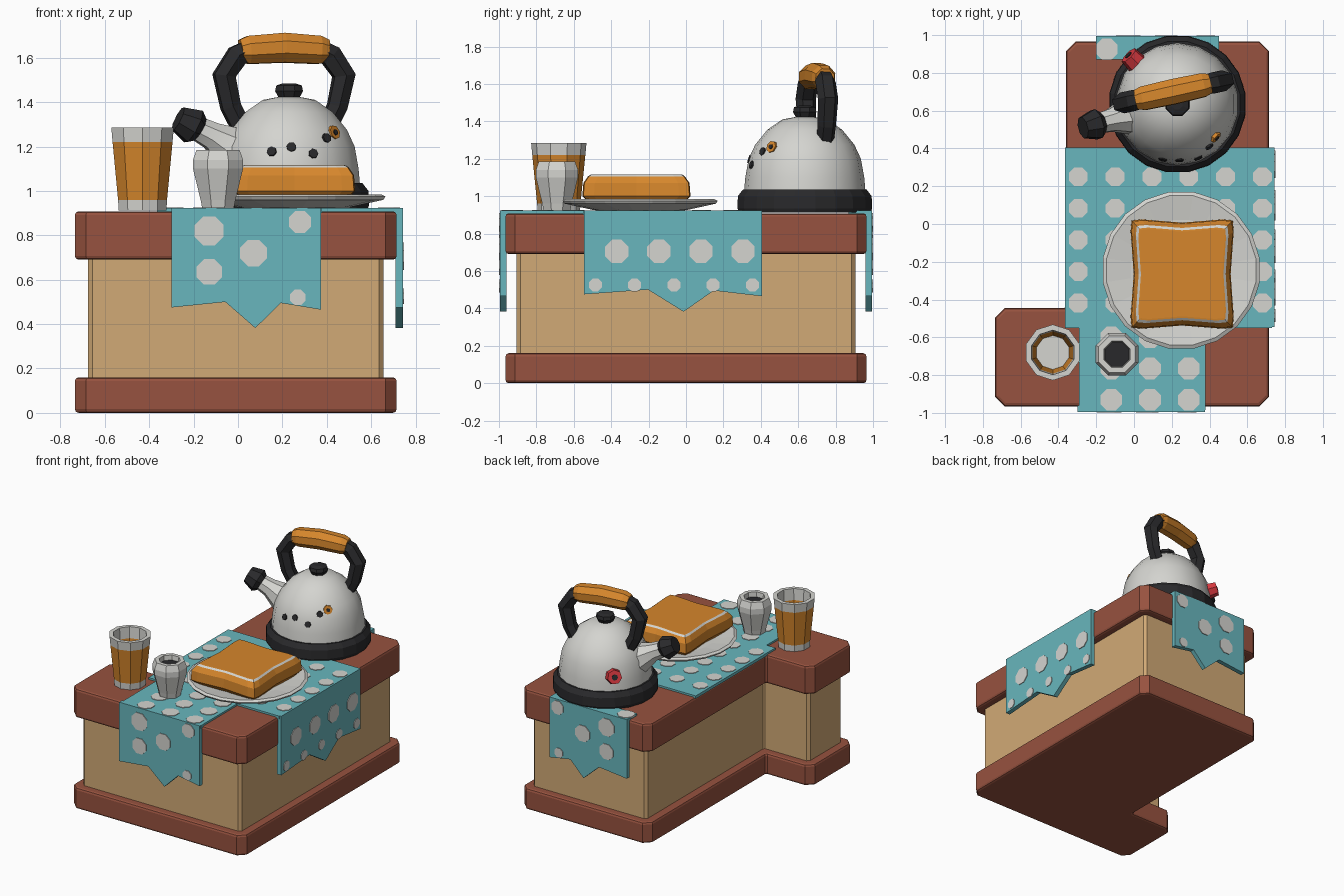
import bpy, bmesh, math
from mathutils import Vector

if "Cube" in bpy.data.objects:
    bpy.data.objects.remove(bpy.data.objects["Cube"])

MATS = {}


def colour(name, r, g, b):
    MATS[name] = bpy.data.materials.new(name)
    MATS[name].diffuse_color = (r, g, b, 1)
    return name


BROWN = colour("brick_brown", .31, .085, .05)
TAN = colour("tan_panel", .64, .40, .18)
TEAL = colour("teal_cloth", .14, .47, .51)
WHITE = colour("off_white", .66, .66, .63)
ORANGE = colour("toast_orange", .67, .24, .025)
BLACK = colour("charcoal", .022, .022, .024)
RED = colour("red", .68, .04, .05)


def finish(name, bm, names):
    """Turn a bmesh into an object with the given material slots."""
    bmesh.ops.recalc_face_normals(bm, faces=bm.faces)
    me = bpy.data.meshes.new(name)
    bm.to_mesh(me)
    bm.free()
    for n in names:
        me.materials.append(MATS[n])
    ob = bpy.data.objects.new(name, me)
    bpy.context.collection.objects.link(ob)
    return ob


def smooth(ob):
    bpy.ops.object.select_all(action='DESELECT')
    ob.select_set(True)
    bpy.context.view_layer.objects.active = ob
    bpy.ops.object.shade_smooth_by_angle(angle=math.radians(35))


def skin(name, rings, mats):
    """Bridge rings of points, cap both ends; mats = cap, segments..., cap."""
    bm = bmesh.new()
    if isinstance(mats, str):
        mats = [mats] * (len(rings) + 1)
    slots = list(dict.fromkeys(mats))
    vr = [[bm.verts.new(p) for p in r] for r in rings]
    bm.faces.new(vr[0]).material_index = slots.index(mats[0])
    bm.faces.new(vr[-1]).material_index = slots.index(mats[-1])
    n = len(vr[0])
    for k in range(len(vr) - 1):
        for i in range(n):
            j = (i + 1) % n
            f = bm.faces.new((vr[k][i], vr[k][j], vr[k + 1][j], vr[k + 1][i]))
            f.material_index = slots.index(mats[k + 1])
    return finish(name, bm, slots)


def circle(n):
    return [(math.cos(math.tau * (i + .5) / n), math.sin(math.tau * (i + .5) / n)) for i in range(n)]


def lathe(name, cx, cy, profile, mats, outline):
    return skin(name, [[(cx + x * r, cy + y * r, z) for x, y in outline] for r, z in profile], mats)


def tube(name, path, radii, mats, n=8):
    path = [Vector(p) for p in path]
    rings = []
    for i, p in enumerate(path):
        d = (path[min(i + 1, len(path) - 1)] - path[max(i - 1, 0)]).normalized()
        a = d.cross(Vector((.22, -.97, .05))).normalized()
        b = d.cross(a)
        rings.append([p + (a * x + b * y) * radii[i] for x, y in circle(n)])
    return skin(name, rings, mats)


X, Y, Z = Vector((1, 0, 0)), Vector((0, 1, 0)), Vector((0, 0, 1))


def prisms(name, polys, u, v, w, lo, hi, mat):
    """Extrude 2D polygons in the u, v plane along w from lo to hi."""
    bm = bmesh.new()
    for poly in polys:
        a, b = [[bm.verts.new(u * x + v * y + w * h) for x, y in poly] for h in (lo, hi)]
        bm.faces.new(a)
        bm.faces.new(b)
        for i in range(len(a)):
            j = (i + 1) % len(a)
            bm.faces.new((a[i], a[j], b[j], b[i]))
    return finish(name, bm, [mat])


def patch(x, y, size=.115):
    """Rounded square check: an octagon."""
    return [(x + size * .54 * c, y + size * .54 * s) for c, s in circle(8)]


def box2d(x0, y0, x1, y1):
    return [(x0, y0), (x1, y0), (x1, y1), (x0, y1)]


def ell(o, cut):
    """L-shaped outline inset by o, with the corners chamfered."""
    l, r, n, f = -.735 + o, .715 - o, -.965 + o, .965 - o
    mx, my = -.36 + o, -.445 - o
    pts = [Vector(p) for p in ((l, n), (r, n), (r, f), (mx, f), (mx, my), (l, my))]
    out = []
    for i, p in enumerate(pts):
        for q in (pts[i - 1], pts[(i + 1) % 6]):
            out.append(tuple(p + (q - p).normalized() * (.01 if i == 4 else cut)))
    return out


# counter: body, base and worktop
prisms("counter_body", [ell(.06, .02)], X, Y, Z, .12, .75, TAN)
for name, lo, hi in (("counter_base", 0, .16), ("counter_top", .69, .908)):
    ob = prisms(name, [ell(0, .05)], X, Y, Z, lo, hi, BROWN)
    bev = ob.modifiers.new("soft_edges", 'BEVEL')
    bev.width, bev.segments, bev.limit_method, bev.angle_limit = .025, 2, 'ANGLE', .9

# tablecloth lying on the worktop, with its checks
prisms("cloth_top", [box2d(-.365, -.55, .73, .405), box2d(-.29, -.985, .378, -.55), box2d(-.2, .87, .45, .985)],
       X, Y, Z, .9, .922, TEAL)
checks = [patch(-.295 + .195 * i, .25 - .167 * j, .1) for i in range(6) for j in range(5)]
checks += [patch(-.12 + .205 * i, -.6 - .165 * j) for i in range(3) for j in range(3)]
prisms("cloth_top_checks", checks + [patch(-.145, .925)], X, Y, Z, .915, .926, WHITE)


# hanging cloth flaps with zigzag hems
def flap(side, a, b, u, w, edge, marks):
    hem = [(a, .922)]
    for t, z in ((0, .475), (.36, .5), (.56, .382), (.73, .495), (1, .465)):
        hem.append((a + (b - a) * t, z))
    prisms("cloth_flap_" + side, [hem + [(b, .922)]], u, Z, w, edge - .005, edge + .029, TEAL)
    prisms("cloth_checks_" + side, [patch(a + x, z, s) for x, z, s in marks], u, Z, w,
           edge + .025, edge + .034, WHITE)


end_marks = [(.17, .82, .13), (.17, .635, .115), (.37, .72, .12), (.57, .52, .07), (.58, .86, .1)]
side_marks = [(.175 + .225 * i, .705, .125) for i in range(4)] + [(.06 + .21 * i, .525, .07) for i in range(5)]
flap("front", -.3, .375, X, -Y, .965, end_marks)
flap("back", -.2, .45, X, Y, .965, end_marks)
flap("right", -.545, .405, Y, X, .715, side_marks)

# kettle: base band, dome and lid knob
KX, KY = .23, .635
lathe("kettle_band", KX, KY, [(.355, .912), (.365, .935), (.362, 1), (.335, 1.035)], BLACK, circle(20))
smooth(lathe("kettle_dome", KX, KY, [(.325, 1.02), (.318, 1.1), (.3, 1.2), (.265, 1.275), (.2, 1.355),
                                     (.12, 1.41), (.04, 1.425)], WHITE, circle(18)))
lathe("kettle_knob", KX, KY, [(.045, 1.41), (.068, 1.45), (.062, 1.475), (.03, 1.485)], BLACK, circle(8))

# kettle spout with dark mouth
smooth(tube("kettle_spout", [(.06, .6, 1.14), (-.04, .57, 1.2), (-.12, .55, 1.25), (-.2, .53, 1.29)],
            [.15, .1, .065, .055], WHITE))
tube("spout_tip", [(-.175, .535, 1.275), (-.2, .528, 1.29), (-.27, .51, 1.325)], [.06, .085, .06], BLACK)


# kettle handle: mirrored arms and a grip in one slanted plane
def arch(s, pts):
    return [(.207 + s * x, .7 + s * x * .22, z) for x, z in pts]


for side, s in (("left", -1), ("right", 1)):
    tube("handle_arm_" + side, arch(s, [(.19, 1.28), (.24, 1.38), (.27, 1.52), (.21, 1.61), (.15, 1.64)]),
         [.048, .05, .056, .056, .05], BLACK, 6)
tube("handle_grip", arch(1, [(-.195, 1.63), (-.16, 1.635), (0, 1.645), (.16, 1.635), (.195, 1.63)]),
     [.055, .068, .072, .068, .055], ORANGE)


# spots and studs on the kettle dome
def stud(name, angle, z, r_in, r_out, size, mat):
    d = Vector((math.cos(math.radians(angle)), math.sin(math.radians(angle)), .3))
    c = Vector((KX, KY, z - .3 * r_out))
    tube(name, [c + d * r_in, c + d * r_out], [size, size * .85], mat, 7)


for i, (angle, z, r) in enumerate(((255, 1.18, .308), (272, 1.2, .302), (291, 1.17, .31), (307, 1.24, .288))):
    stud("kettle_spot_%d" % i, angle, z, r - .03, r, .026, BLACK)
for name, angle, z, r, size, mat in (("orange_stud", 319, 1.265, .276, .038, ORANGE),
                                     ("red_stud", 135, 1.16, .365, .06, RED)):
    stud(name, angle, z, r - .09, r, size, mat)
    stud(name + "_centre", angle, z, r - .05, r + .005, size * .42, BLACK)

# plate
lathe("plate", .25, -.245, [(.2, .922), (.25, .925), (.41, .96), (.42, .975), (.4, .985), (.27, .965)],
      WHITE, circle(20))

# toast slice with pinched sides and pale crust line
square = []
for k in range(4):
    c, s = math.cos(k * math.pi / 2), math.sin(k * math.pi / 2)
    square += [(x * c - y * s, (x * s + y * c) * 1.06) for x, y in ((.255, -.2), (.24, 0), (.255, .2), (.25, .25))]
lathe("toast", .255, -.265, [(.95, .965), (1.07, 1), (1.05, 1.07), (.96, 1.105), (.91, 1.115), (.88, 1.116)],
      [ORANGE] * 4 + [WHITE, ORANGE, ORANGE], square)

# juice glass, hollow with orange walls
lathe("juice_glass", -.43, -.68, [(.113, .912), (.116, .96), (.142, 1.22), (.148, 1.285), (.118, 1.285),
                                  (.112, 1.2), (.09, 1)],
      [WHITE, WHITE, ORANGE, WHITE, WHITE, WHITE, ORANGE, WHITE], circle(10))

# small cup with dark drink
lathe("cup", -.09, -.69, [(.075, .912), (.085, .96), (.122, 1.1), (.122, 1.14), (.105, 1.185), (.075, 1.185),
                          (.07, 1.15)], [WHITE] * 7 + [BLACK], circle(8))

for m in bpy.data.materials:
    if m.users and not m.is_grease_pencil:
        m.use_nodes = True
        m.node_tree.nodes["Principled BSDF"].inputs["Base Color"].default_value = m.diffuse_color
